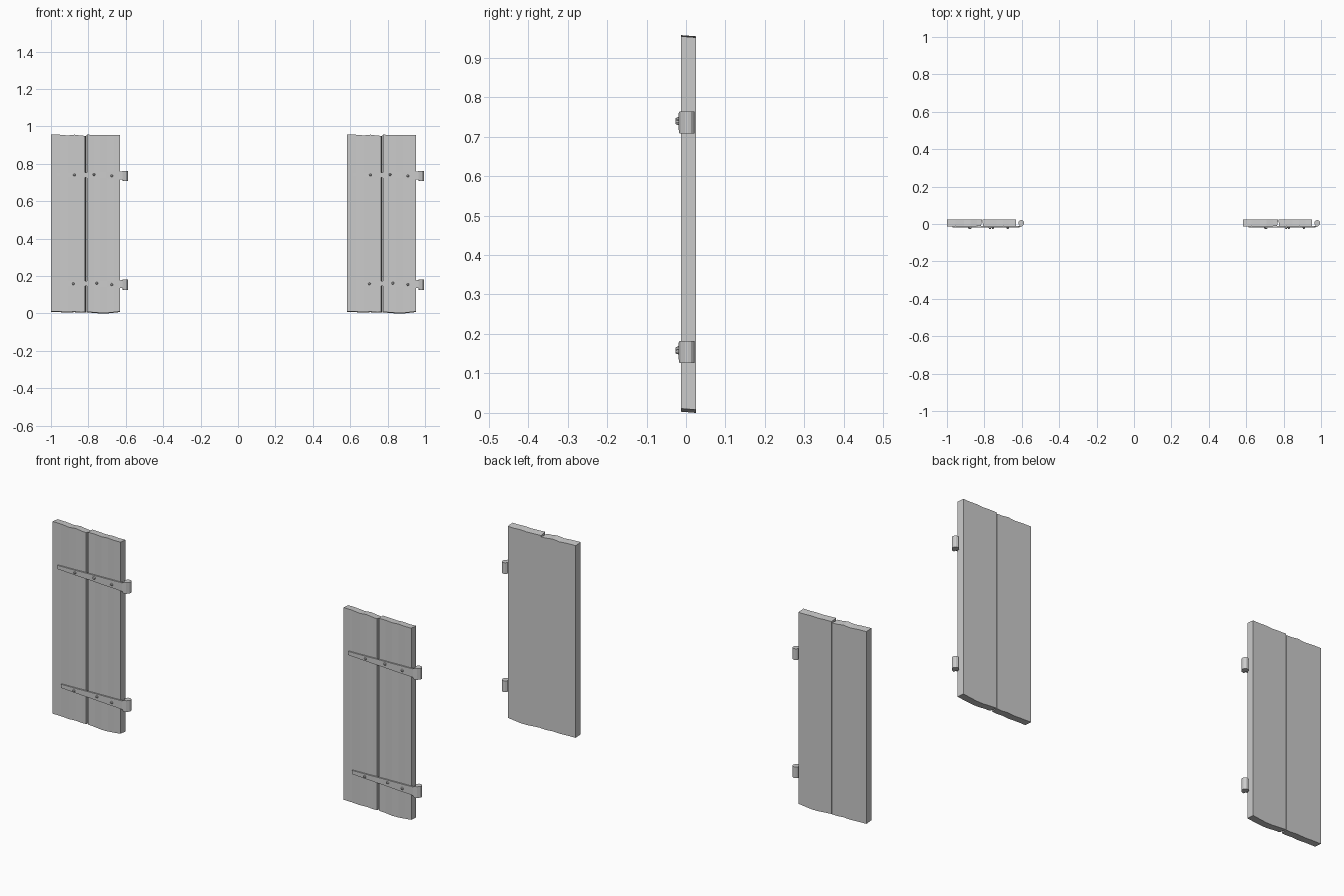
import bpy, bmesh, math
from mathutils import Matrix

if "Cube" in bpy.data.objects:
    bpy.data.objects.remove(bpy.data.objects["Cube"])

STEP = 1.583          # distance between the two identical shutters
FRONT, BACK = -0.013, 0.025


def finish(name, bm):
    bmesh.ops.recalc_face_normals(bm, faces=bm.faces[:])
    me = bpy.data.meshes.new(name)
    bm.to_mesh(me)
    bm.free()
    for side, dx in (("left", 0), ("right", STEP)):
        ob = bpy.data.objects.new(f"{side}_{name}", me)
        ob.location.x = dx
        bpy.context.collection.objects.link(ob)


def loft(bm, rings):
    """Join equal closed rings of points and cap both ends."""
    vs = [[bm.verts.new(p) for p in r] for r in rings]
    n = len(vs[0])
    for a, b in zip(vs, vs[1:]):
        for i in range(n):
            j = (i + 1) % n
            bm.faces.new((a[i], a[j], b[j], b[i]))
    bm.faces.new(vs[0])
    bm.faces.new(vs[-1][::-1])


def plank(name, stations, splay=(0, 0)):
    """Stations: x, bottom z, top z, front dent. Splay slants the side faces."""
    bm = bmesh.new()
    rings = []
    for i, (x, lo, hi, dent) in enumerate(stations):
        s = splay[0] if i == 0 else splay[1] if i == len(stations) - 1 else 0
        rings.append([(x + s, FRONT + dent, lo + 0.003), (x, BACK, lo),
                      (x, BACK, hi - 0.003), (x + s, FRONT + dent, hi)])
    loft(bm, rings)
    finish(name, bm)


# two weathered boards with a tapered groove between them
plank("outer_plank", [(-1.0, 0.008, 0.957, 0), (-0.955, 0.007, 0.956, 0.001),
                      (-0.91, 0.005, 0.952, 0), (-0.875, 0.007, 0.956, 0),
                      (-0.84, 0.004, 0.951, 0.001), (-0.812, 0.005, 0.95, 0.001)],
      (0, -0.006))
plank("inner_plank", [(-0.811, 0.006, 0.956, 0), (-0.77, 0.003, 0.955, 0.001),
                      (-0.735, 0.0, 0.953, 0), (-0.70, 0.0, 0.955, 0.001),
                      (-0.665, 0.004, 0.953, 0), (-0.63, 0.008, 0.954, 0)],
      (0.004, 0))


def hinge(name, tip, z_tip, z_end, z_knuckle, nails):
    # tapered strap bending round into the knuckle
    bm = bmesh.new()
    end = -0.618
    path = []
    for k in range(5):
        t = k / 4
        path.append((tip + (end - tip) * t, -0.0185 - 0.001 * (k % 2),
                     z_tip + (z_end - z_tip) * t, 0.009 + 0.012 * t))
    path.append((-0.612, -0.017, z_knuckle, 0.0275))
    path.append((-0.600, -0.0135, z_knuckle, 0.0275))
    path.append((-0.591, -0.004, z_knuckle, 0.0275))
    rings = []
    for i, (x, y, z, h) in enumerate(path):
        bx, by = (0, 0.007) if i < 5 else (-0.002, 0.007)
        rings.append([(x, y, z - h), (x + bx, y + by, z - h),
                      (x + bx, y + by, z + h), (x, y, z + h)])
    loft(bm, rings)
    finish(name + "_strap", bm)

    # knuckle barrel
    bm = bmesh.new()
    bmesh.ops.create_cone(bm, cap_ends=True, segments=12, radius1=0.0155,
                          radius2=0.0155, depth=0.055,
                          matrix=Matrix.Translation((-0.603, 0.0055, z_knuckle)))
    finish(name + "_knuckle", bm)

    # low nail heads
    bm = bmesh.new()
    for x, dz in nails:
        t = (x - tip) / (end - tip)
        z = z_tip + (z_end - z_tip) * t + dz
        m = Matrix.Translation((x, -0.0215, z)) @ Matrix.Rotation(math.pi / 2, 4, 'X')
        bmesh.ops.create_cone(bm, cap_ends=True, segments=8, radius1=0.008,
                              radius2=0.004, depth=0.009, matrix=m)
    finish(name + "_nails", bm)


hinge("upper_hinge", -0.97, 0.742, 0.738, 0.7355,
      [(-0.875, 0.0), (-0.77, 0.003), (-0.675, -0.003)])
hinge("lower_hinge", -0.95, 0.162, 0.157, 0.154,
      [(-0.88, -0.002), (-0.755, 0.003), (-0.675, -0.003)])
